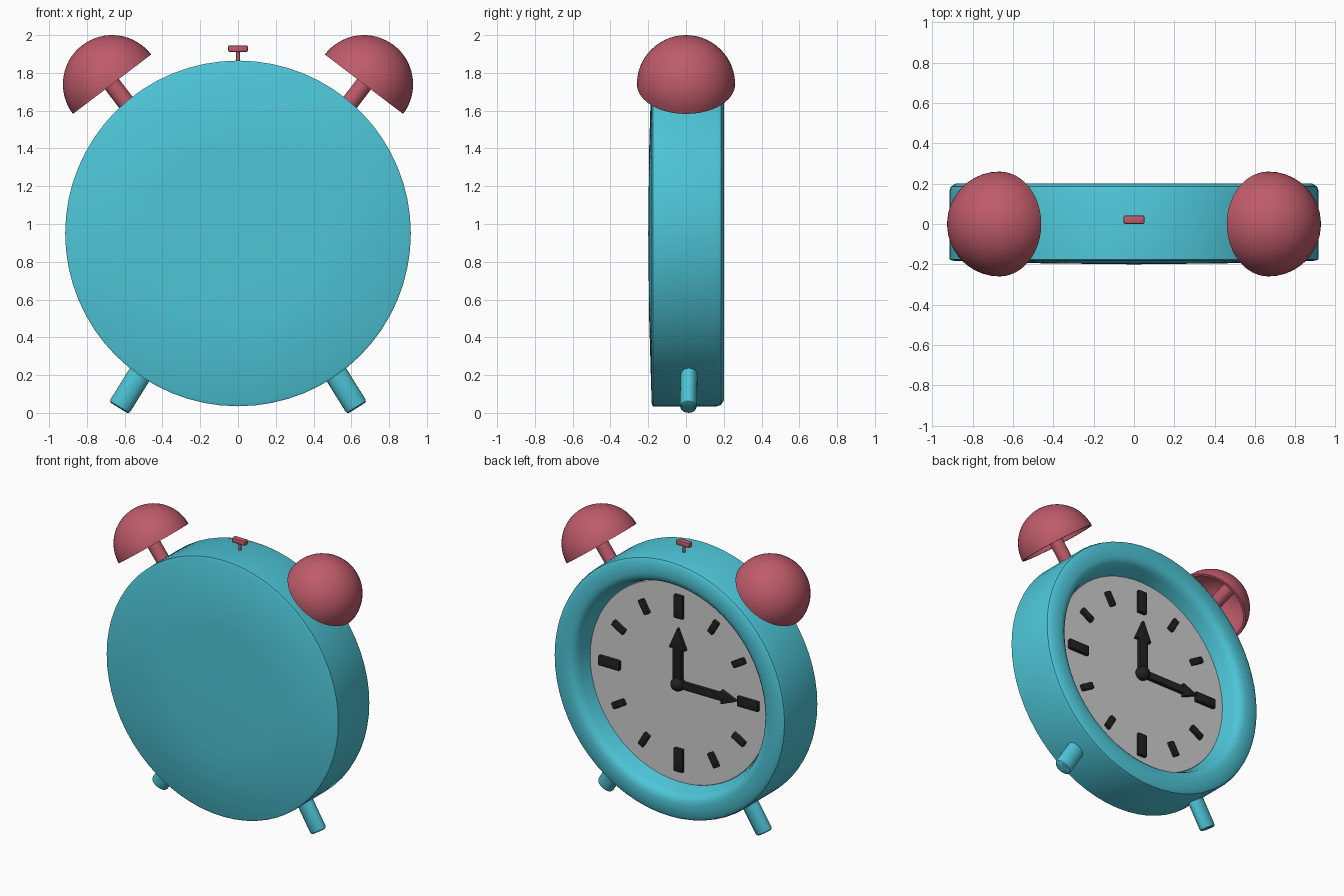
import bpy, bmesh, math
from mathutils import Matrix, Vector

if "Cube" in bpy.data.objects:
    bpy.data.objects.remove(bpy.data.objects["Cube"])


def material(name, rgb):
    m = bpy.data.materials.new(name)
    m.diffuse_color = (*rgb, 1)
    m.use_nodes = True
    m.node_tree.nodes["Principled BSDF"].inputs["Base Color"].default_value = m.diffuse_color
    return m


TEAL = material("teal", (0.075, 0.56, 0.68))
RED = material("dusty_red", (0.52, 0.105, 0.145))
GREY = material("dial_grey", (0.62, 0.62, 0.62))
BLACK = material("black", (0.015, 0.015, 0.015))
CZ = 0.95        # height of the case centre
DIAL_Y = 0.07    # plane of the dial (dial faces +y)
TO_Y = Matrix.Rotation(-math.pi / 2, 4, 'X')   # local z -> +y


def finish(bm, name, mat, matrix, angle=35):
    bmesh.ops.transform(bm, matrix=matrix, verts=bm.verts)
    bmesh.ops.recalc_face_normals(bm, faces=bm.faces)
    me = bpy.data.meshes.new(name)
    bm.to_mesh(me)
    bm.free()
    me.materials.append(mat)
    for p in me.polygons:
        p.use_smooth = True
    me.set_sharp_from_angle(angle=math.radians(angle))
    ob = bpy.data.objects.new(name, me)
    bpy.context.collection.objects.link(ob)
    return ob


def lathe(name, profile, mat, matrix, steps=64, angle=35):
    """Revolve (radius, height) points about local z."""
    bm = bmesh.new()
    vs = [bm.verts.new((r, 0, h)) for r, h in profile]
    es = [bm.edges.new(p) for p in zip(vs, vs[1:])]
    bmesh.ops.spin(bm, geom=vs + es, cent=(0, 0, 0), axis=(0, 0, 1),
                   angle=2 * math.pi, steps=steps)
    bmesh.ops.remove_doubles(bm, verts=bm.verts, dist=1e-5)
    return finish(bm, name, mat, matrix, angle)


def plate(name, outline, y0, y1, mat, matrix, bevel=0.006):
    """Extrude an (x, z) outline from y0 to y1, with softened edges."""
    bm = bmesh.new()
    f = bm.faces.new([bm.verts.new((x, y0, z)) for x, z in outline])
    ext = bmesh.ops.extrude_face_region(bm, geom=[f])
    bmesh.ops.translate(bm, vec=(0, y1 - y0, 0),
                        verts=[v for v in ext['geom'] if isinstance(v, bmesh.types.BMVert)])
    bmesh.ops.bevel(bm, geom=bm.edges[:], offset=bevel, segments=2,
                    profile=0.5, affect='EDGES')
    return finish(bm, name, mat, matrix)


def along(origin, direction):
    """Matrix that puts local z along a direction."""
    return Matrix.Translation(origin) @ Vector(direction).to_track_quat('Z', 'Y').to_matrix().to_4x4()


def rect(w, z0, z1):
    return [(-w / 2, z0), (w / 2, z0), (w / 2, z1), (-w / 2, z1)]


# case: slightly domed back, rounded bezel and recessed front
centre = Matrix.Translation((0, 0, CZ))
lathe("case", [(0, -0.2), (0.45, -0.195), (0.9, -0.182), (0.915, -0.175),
               (0.915, 0.165), (0.908, 0.185), (0.885, 0.2), (0.80, 0.2),
               (0.77, 0.193), (0.75, 0.175), (0.735, 0.14),
               (0.71, DIAL_Y - 0.01), (0, DIAL_Y - 0.01)], TEAL, centre @ TO_Y)

# dial
lathe("dial", [(0, DIAL_Y - 0.008), (0.712, DIAL_Y - 0.008), (0.708, DIAL_Y), (0, DIAL_Y)],
      GREY, centre @ TO_Y)

# hour marks
for i in range(12):
    turn = centre @ Matrix.Rotation(i * math.pi / 6, 4, 'Y')
    shape = rect(0.07, 0.465, 0.63) if i % 3 == 0 else rect(0.045, 0.495, 0.6)
    plate(f"hour_mark_{i}", shape, DIAL_Y - 0.005, DIAL_Y + 0.025, BLACK, turn)


# hands
def hand(name, w, neck, head, tip, y0, turn):
    pts = [(-w, 0), (w, 0), (w, neck), (head, neck), (0, tip), (-head, neck), (-w, neck)]
    plate(name, pts, y0, y0 + 0.03, BLACK, centre @ Matrix.Rotation(turn, 4, 'Y'), 0.004)


hand("hour_hand", 0.034, 0.25, 0.066, 0.40, DIAL_Y + 0.005, 0)
hand("minute_hand", 0.026, 0.345, 0.05, 0.465, DIAL_Y + 0.005, -math.pi / 2)
ball = [(0.05 * math.sin(a * math.pi / 12), -0.05 * math.cos(a * math.pi / 12)) for a in range(13)]
lathe("hand_hub", ball, BLACK, Matrix.Translation((0, DIAL_Y + 0.02, CZ)) @ TO_Y, 24)

# bells, bell stems and legs, mirrored left and right
R, T = 0.26, 0.018
arc = [i * math.pi / 32 for i in range(17)]
bell = ([(R * math.sin(a), R * math.cos(a)) for a in arc] +
        [((R - T) * math.sin(a), (R - T) * math.cos(a)) for a in reversed(arc)])
for side, s in (("left", -1), ("right", 1)):
    axis = (s * 0.605, 0, 0.797)
    m = along((s * 0.667, 0, 1.74), axis)
    lathe(side + "_bell", bell, RED, m, 48)
    lathe(side + "_bell_stem", [(0, -0.2), (0.046, -0.2), (0.046, 0.245), (0, 0.245)], RED, m, 24)
    leg = along((s * 0.63, 0.012, 0.027), (-s * 0.53, 0.02, 0.85)) @ Matrix.Diagonal((0.045, 0.062, 1, 1))
    if abs((leg.to_3x3() @ Vector((1, 0, 0))).y) > 0.05:   # keep the wide axis on y
        leg = leg @ Matrix.Diagonal((0.062 / 0.045, 0.045 / 0.062, 1, 1))
    lathe(side + "_leg", [(0, 0), (0.8, 0), (0.94, 0.005), (1, 0.016), (1, 0.32), (0, 0.32)],
          TEAL, leg, 24)

# top button
lathe("button_stem", [(0, 1.84), (0.01, 1.84), (0.01, 1.92), (0, 1.92)], RED,
      Matrix.Translation((0, 0.02, 0)), 16)
plate("button_cap", rect(0.106, 1.91, 1.946), 0.0, 0.042, RED, Matrix(), 0.009)
